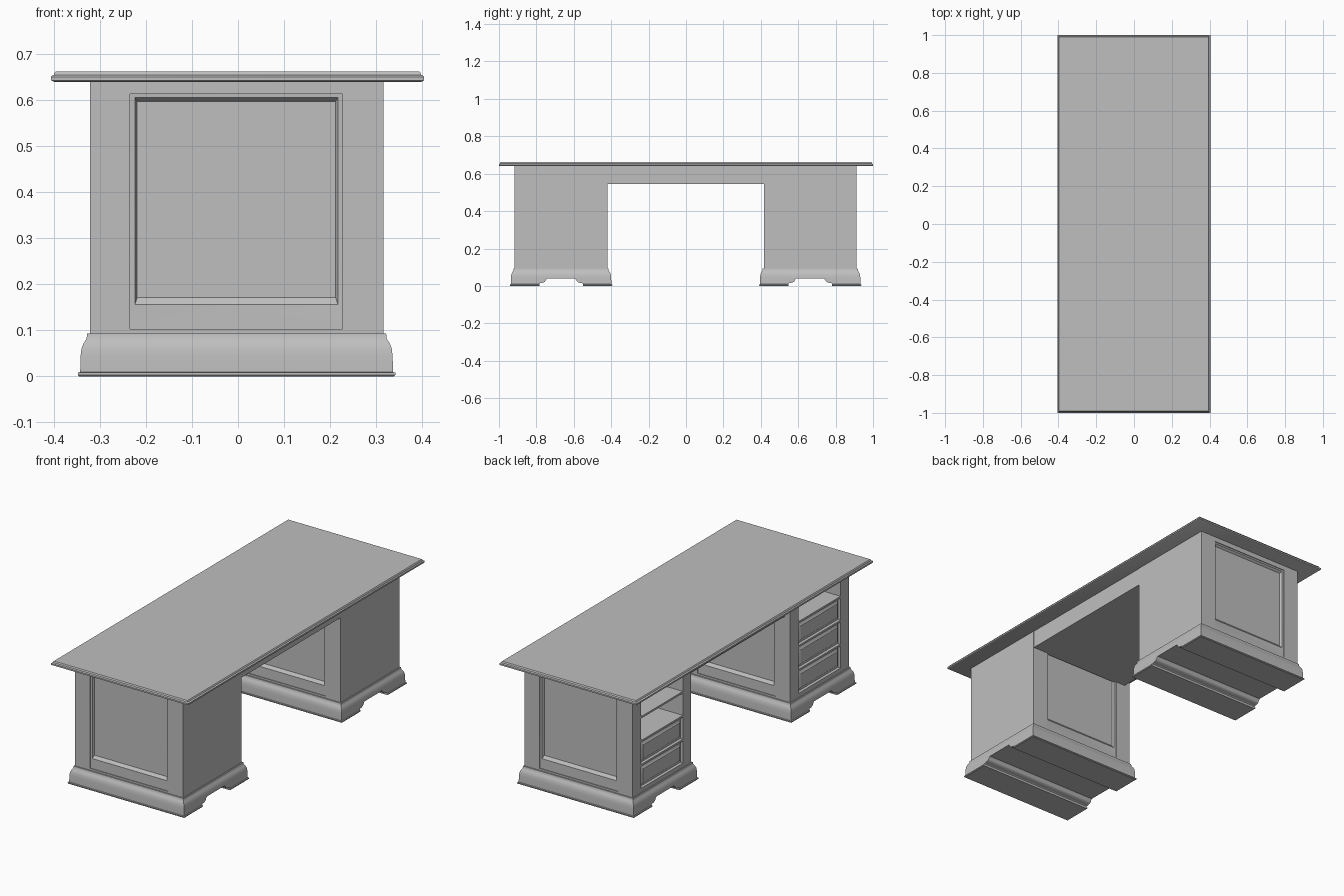
import bpy
import bmesh
import math
from mathutils import Vector

if "Cube" in bpy.data.objects:
    bpy.data.objects.remove(bpy.data.objects["Cube"])

grey = bpy.data.materials.new("plain grey")
grey.diffuse_color = (0.52, 0.52, 0.52, 1)
grey.use_nodes = True
grey.node_tree.nodes["Principled BSDF"].inputs["Base Color"].default_value = grey.diffuse_color


def rect(u0, u1, v0, v1):
    return [(u0, v0), (u1, v0), (u1, v1), (u0, v1)]


def loft(bm, loops, place):
    """Closed solid through a list of (points, depth) loops."""
    rings = [[bm.verts.new(place(u, v, d)) for u, v in pts] for pts, d in loops]
    for a, b in zip(rings, rings[1:]):
        n = len(a)
        for i in range(n):
            bm.faces.new((a[i], a[(i + 1) % n], b[(i + 1) % n], b[i]))
    bm.faces.new(rings[0])
    bm.faces.new(rings[-1])


def make(name, solids):
    """Object from one or more (loops, place) solids."""
    bm = bmesh.new()
    for loops, place in solids:
        loft(bm, loops, place)
    bmesh.ops.recalc_face_normals(bm, faces=bm.faces[:])
    me = bpy.data.meshes.new(name)
    bm.to_mesh(me)
    bm.free()
    me.materials.append(grey)
    ob = bpy.data.objects.new(name, me)
    bpy.context.collection.objects.link(ob)
    return ob


def cut(ob, cutter):
    mod = ob.modifiers.new("cut", 'BOOLEAN')
    mod.operation = 'DIFFERENCE'
    mod.solver = 'EXACT'
    mod.object = cutter
    bpy.context.view_layer.objects.active = ob
    bpy.ops.object.modifier_apply(modifier=mod.name)
    bpy.data.objects.remove(cutter)


def flat(u, v, d):        # stacked upward
    return Vector((u, v, d))


def along_x(u, v, d):     # u = y, v = z, depth along x
    return Vector((d, u, v))


def grown(cx, cy, hx, hy, off):
    return rect(cx - hx - off, cx + hx + off, cy - hy - off, cy + hy + off)


# Table top with a stepped, rounded edge
edge = [(-0.006, 0.640), (0, 0.643), (0, 0.651), (-0.003, 0.654),
        (-0.006, 0.655), (-0.007, 0.659), (-0.010, 0.662)]
make("table_top", [([(grown(-0.001, 0, 0.405, 1.0, o), z) for o, z in edge], flat)])

# Apron joining the two pedestals
make("apron", [([(rect(-0.43, 0.43, 0.545, 0.642), -0.29),
                 (rect(-0.43, 0.43, 0.545, 0.642), 0.314)], along_x)])

CX, HX, HY = -0.003, 0.319, 0.248
BASE = [(0.023, 0), (0.026, 0.003), (0.026, 0.008), (0.021, 0.009), (0.020, 0.045),
        (0.018, 0.061), (0.014, 0.071), (0.009, 0.079), (0.007, 0.083),
        (0.006, 0.093), (-0.01, 0.093)]
ROW_H, ROW_0 = 0.128, 0.115


def pedestal(side, cy, open_rows):
    body = make(side + "_pedestal",
                [([(grown(CX, cy, HX, HY, 0), z) for z in (0.085, 0.642)], flat)])
    solids = []
    # Recessed panels on both wide faces
    for s in (-1, 1):
        def place(u, v, d, s=s):
            return Vector((u, cy + s * (HY - d), v))
        solids.append(([(rect(-0.235, 0.227, 0.103, 0.614), -0.02),
                        (rect(-0.235, 0.227, 0.103, 0.614), 0.004),
                        (rect(-0.224, 0.217, 0.156, 0.606), 0.005),
                        (rect(-0.219, 0.212, 0.171, 0.597), 0.017)], place))
    # Drawer bays on the seat side
    x0 = CX - HX
    bays = []
    for i in range(4):
        z0 = ROW_0 + i * ROW_H
        z1 = z0 + ROW_H - 0.010
        bays.append((z0, z1))
        depth = 0.30 if i in open_rows else 0.05
        r = rect(cy - 0.178, cy + 0.178, z0, z1)
        solids.append(([(r, x0 - 0.02), (r, x0 + depth)], along_x))
    cut(body, make("pedestal_cutter", solids))

    # Drawer fronts with a bevelled raised field
    for i, (z0, z1) in enumerate(bays):
        if i in open_rows:
            continue

        def r(m):
            return rect(cy - 0.178 + m, cy + 0.178 - m, z0 + m, z1 - m)
        make(f"{side}_drawer_{i + 1}",
             [([(r(0.002), x0 + 0.055), (r(0.002), x0 + 0.014), (r(0.010), x0 + 0.012),
                (r(0.022), x0 + 0.003)], along_x)])

    # Moulded plinth with a bracket-foot opening running through it
    base = make(side + "_plinth",
                [([(grown(CX, cy, HX, HY, o), z) for o, z in BASE], flat)])
    half = [(0.116, -0.02), (0.116, 0.012)]
    for k in range(6):
        a = math.radians(18 * k)
        half.append((0.112 - 0.030 * math.sin(a), 0.031 - 0.016 * math.cos(a)))
    half.append((0.074, 0.039))
    arch = [(cy + y, z) for y, z in half] + [(cy - y, z) for y, z in reversed(half)]
    cut(base, make("foot_cutter", [([(arch, -0.5), (arch, 0.5)], along_x)]))


pedestal("front", -0.668, (3,))
pedestal("back", 0.664, (2, 3))

# Smooth mouldings, crisp corners
bpy.ops.object.select_all(action='DESELECT')
for ob in bpy.context.collection.objects:
    ob.select_set(True)
    bpy.context.view_layer.objects.active = ob
bpy.ops.object.shade_smooth_by_angle(angle=math.radians(32))
